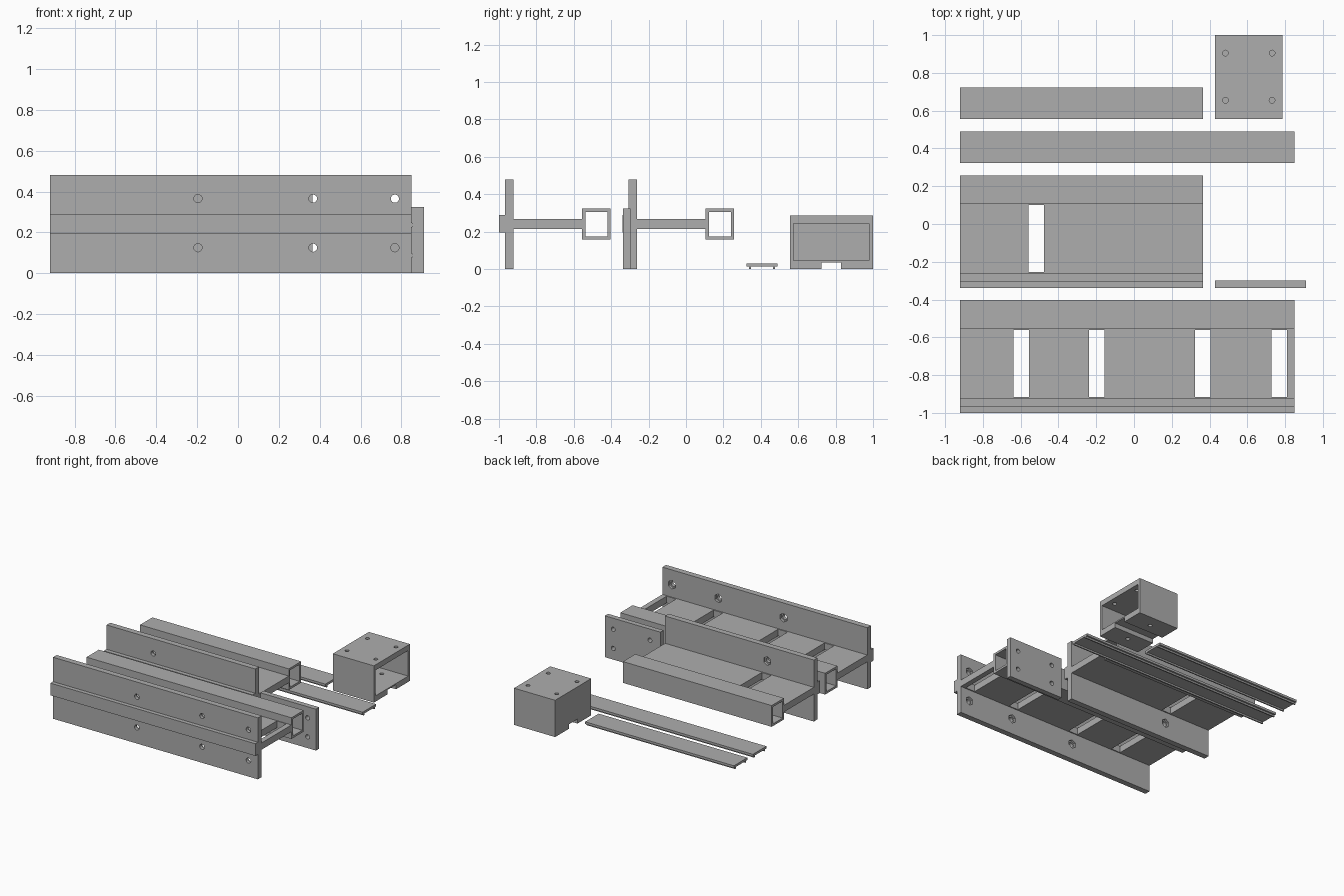
import bpy
import bmesh
from math import pi
from mathutils import Matrix, Vector

cube = bpy.data.objects.get("Cube")
if cube:
    bpy.data.objects.remove(cube, do_unlink=True)

grey = bpy.data.materials.new("plain grey")
grey.use_nodes = True
grey.diffuse_color = (0.42, 0.42, 0.42, 1)
grey.node_tree.nodes["Principled BSDF"].inputs["Base Color"].default_value = (0.42, 0.42, 0.42, 1)


def finish(name, bm):
    bmesh.ops.recalc_face_normals(bm, faces=bm.faces)
    mesh = bpy.data.meshes.new(name)
    bm.to_mesh(mesh)
    bm.free()
    mesh.materials.append(grey)
    obj = bpy.data.objects.new(name, mesh)
    bpy.context.collection.objects.link(obj)
    return obj


def box(name, x, y, z):
    bm = bmesh.new()
    bmesh.ops.create_cube(bm, size=1)
    for v in bm.verts:
        v.co = Vector([lo + (c + 0.5) * (hi - lo) for c, (lo, hi) in zip(v.co, (x, y, z))])
    return finish(name, bm)


def rod(center, radius, length, axis="Z", sides=32):
    bm = bmesh.new()
    turn = Matrix.Rotation(pi / 2, 4, "X") if axis == "Y" else Matrix()
    bmesh.ops.create_cone(bm, cap_ends=True, segments=sides, radius1=radius, radius2=radius,
                          depth=length, matrix=Matrix.Translation(center) @ turn)
    return finish("cutter", bm)


def extrude(name, outline, x0, x1):
    """Sweep a closed (y, z) outline along x."""
    bm = bmesh.new()
    face = bm.faces.new([bm.verts.new((x0, y, z)) for y, z in outline])
    swept = bmesh.ops.extrude_face_region(bm, geom=[face])["geom"]
    verts = [g for g in swept if isinstance(g, bmesh.types.BMVert)]
    bmesh.ops.translate(bm, verts=verts, vec=(x1 - x0, 0, 0))
    return finish(name, bm)


def cut(target, cutter):
    cutter.hide_render = True
    mod = target.modifiers.new("cut", "BOOLEAN")
    mod.operation = "DIFFERENCE"
    mod.solver = "EXACT"
    mod.object = cutter
    bpy.context.view_layer.objects.active = target
    bpy.ops.object.modifier_apply(modifier=mod.name)
    bpy.data.objects.remove(cutter, do_unlink=True)


LEFT = -0.92


def rail(name, y, end, slots, holes):
    rib, back, tube, rear = y + 0.032, y + 0.077, y + 0.445, y + 0.597
    # rib, upright plate, web and tube as one section
    section = [(rib, 0), (back, 0), (back, 0.214), (tube, 0.214), (tube, 0.157),
               (rear, 0.157), (rear, 0.323), (tube, 0.323), (tube, 0.267),
               (back, 0.267), (back, 0.48), (rib, 0.48), (rib, 0.29),
               (y, 0.29), (y, 0.195), (rib, 0.195)]
    obj = extrude(name, section, LEFT, end)
    # hollow tube
    cut(obj, box("cutter", (LEFT - 1, end + 1), (tube + 0.017, rear - 0.017), (0.174, 0.306)))
    # web slots
    for x in slots:
        cut(obj, box("cutter", (x - 0.041, x + 0.041), (y + 0.085, y + 0.44), (0.1, 0.4)))
    # bolt holes with hexagonal pockets behind
    for x in holes:
        for z in (0.125, 0.365):
            cut(obj, rod((x, rib + 0.02, z), 0.02, 0.12, "Y"))
            cut(obj, rod((x, back, z), 0.034, 0.036, "Y", 6))
    return obj


rail("long_rail", -1.0, 0.85, (-0.597, -0.196, 0.363, 0.768), (-0.196, 0.367, 0.768))
rail("short_rail", -0.34, 0.365, (-0.517,), (-0.517,))

# snap-on cover strips
for name, y, end in (("long_cover", 0.323, 0.85), ("short_cover", 0.557, 0.365)):
    w = 0.166
    extrude(name, [(y, 0.013), (y + 0.014, 0.013), (y + 0.014, 0), (y + 0.024, 0),
                   (y + 0.024, 0.013), (y + w - 0.024, 0.013), (y + w - 0.024, 0),
                   (y + w - 0.014, 0), (y + w - 0.014, 0.013), (y + w, 0.013),
                   (y + w, 0.031), (y, 0.031)], LEFT, end)

# upright joining plate
plate = box("joining_plate", (0.43, 0.91), (-0.338, -0.298), (0, 0.323))
for x in (0.52, 0.837):
    for z in (0.087, 0.236):
        cut(plate, rod((x, -0.32, z), 0.017, 0.2, "Y"))

# housing open on one side, with a channel underneath
housing = box("housing", (0.43, 0.785), (0.555, 1.0), (0, 0.287))
cut(housing, box("cutter", (0.452, 0.9), (0.576, 0.979), (0.045, 0.245)))
cut(housing, box("cutter", (0.3, 0.9), (0.724, 0.828), (-0.1, 0.035)))
for y in (0.655, 0.905):
    for x in (0.484, 0.731):
        cut(housing, rod((x, y, 0.27), 0.015, 0.1))
    cut(housing, rod((0.608, y, 0.02), 0.015, 0.1))
